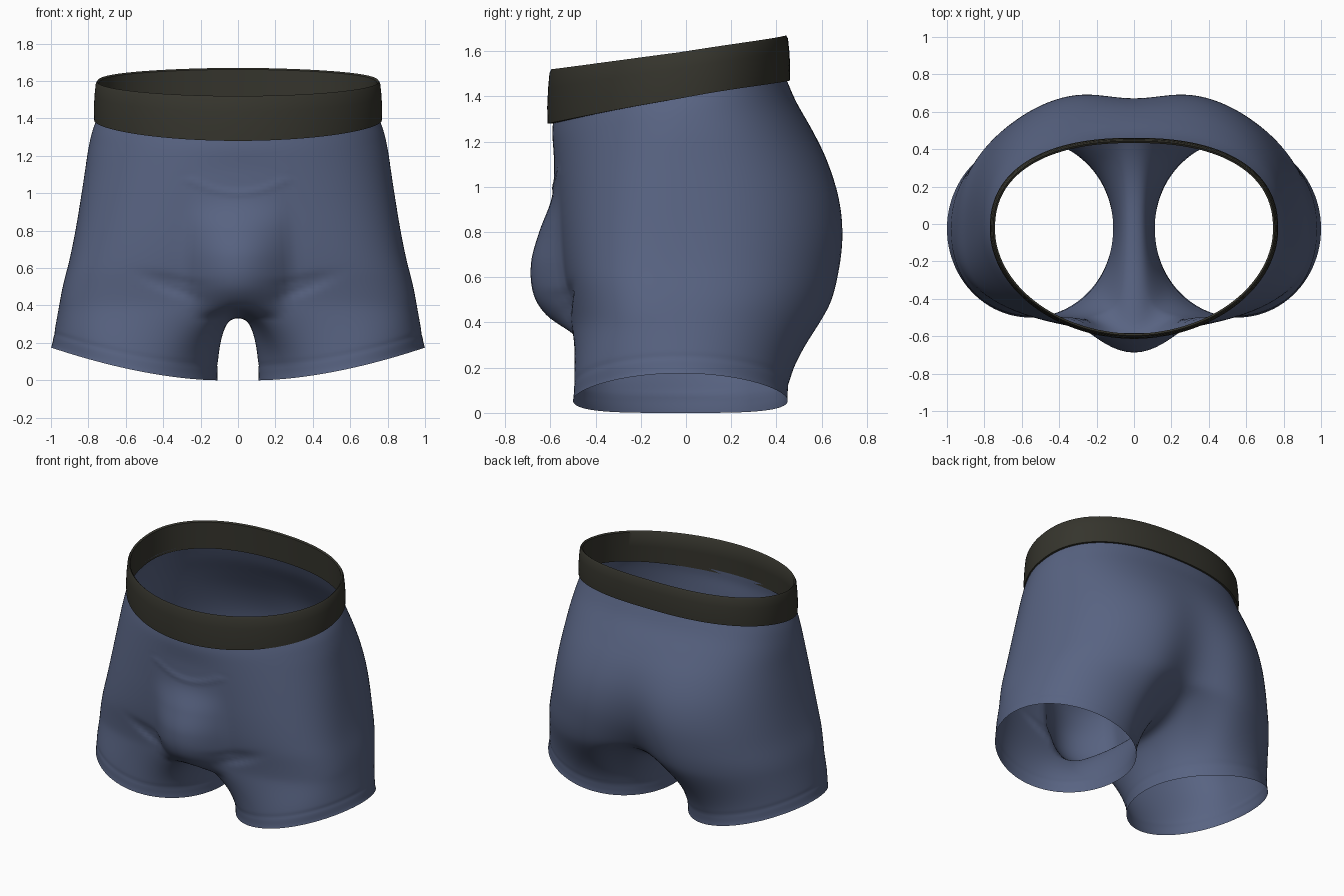
import bpy, bmesh, math
from math import sin, cos, pi, exp
from mathutils import Vector

cube = bpy.data.objects.get("Cube")
if cube:
    bpy.data.objects.remove(cube)


def material(name, rgb):
    m = bpy.data.materials.new(name)
    m.use_nodes = True
    m.diffuse_color = (*rgb, 1)
    m.node_tree.nodes["Principled BSDF"].inputs["Base Color"].default_value = (*rgb, 1)
    return m


blue = material("slate_blue_cloth", (0.098, 0.126, 0.224))
dark = material("dark_olive_elastic", (0.036, 0.035, 0.026))

# Body profile: height, half width, front y, back y, cleft depth, pouch depth
PROFILE = [
    (0.33, 0.97, -0.505, 0.60, 0.20, 0.0),
    (0.38, 0.96, -0.51, 0.63, 0.18, 0.06),
    (0.50, 0.938, -0.525, 0.69, 0.15, 0.14),
    (0.65, 0.90, -0.55, 0.722, 0.10, 0.137),
    (0.80, 0.87, -0.565, 0.73, 0.068, 0.085),
    (0.95, 0.845, -0.575, 0.705, 0.04, 0.02),
    (1.10, 0.822, -0.585, 0.645, 0.015, 0.0),
    (1.25, 0.80, -0.595, 0.56, 0.0, 0.0),
    (1.40, 0.765, -0.605, 0.475, 0.0, 0.0),
    (1.50, 0.75, -0.60, 0.445, 0.0, 0.0),
]
YC = -0.03
ARC, SEAM, BODY_ROWS, LEG_ROWS = 72, 36, 56, 30


def clamp(v):
    return max(0.0, min(1.0, v))


def lerp(a, b, t):
    return a + (b - a) * t


def profile(z, col):
    """Smooth curve through one column of the profile table."""
    p = PROFILE
    z = max(p[0][0], min(p[-1][0], z))
    i = next(k for k in range(len(p) - 1) if z <= p[k + 1][0])

    def slope(k):
        a, b = p[max(k - 1, 0)], p[min(k + 1, len(p) - 1)]
        return (b[col] - a[col]) / (b[0] - a[0])
    h = p[i + 1][0] - p[i][0]
    t = (z - p[i][0]) / h
    return ((2 * t**3 - 3 * t**2 + 1) * p[i][col] + (t**3 - 2 * t**2 + t) * h * slope(i)
            + (3 * t**2 - 2 * t**3) * p[i + 1][col] + (t**3 - t**2) * h * slope(i + 1))


def section(theta, width, front, back, n_front):
    """Rounded body outline; theta runs from front centre round the side to the back."""
    s, c = sin(theta), cos(theta)
    n, depth = (n_front, YC - front) if c > 0 else (2.35, back - YC)
    r = (abs(s)**n + abs(c)**n) ** (-1 / n)
    return width * s * r, YC - c * r * depth


def body_point(v, s):
    theta = pi * s
    z = lerp(lerp(1.30, 0.40, v), lerp(1.49, 0.50, v), (1 - cos(theta)) / 2)
    z += 0.015 * (1 - v) * sin(theta) ** 2
    n = 1.95 + 0.95 * clamp((1.28 - z) / 0.7)
    x, y = section(theta, profile(z, 1), profile(z, 2), profile(z, 3), n)
    tuck = 1 - 0.02 * exp(-(v / 0.03) ** 2)
    x, y = x * tuck, YC + (y - YC) * tuck
    if y > 0:
        y -= profile(z, 4) * exp(-(x / 0.2) ** 2)
    return Vector((0.0 if s in (0, 1) else x, y, z))


def hem_z(x):
    return 0.175 * clamp((abs(x) - 0.11) / 0.89) ** 1.7


def hem_point(a):
    x = 0.555 + 0.445 * sin(a)
    return Vector((x, -0.025 - 0.475 * cos(a), hem_z(x)))


def new_object(name, bm, mat):
    me = bpy.data.meshes.new(name)
    bm.to_mesh(me)
    bm.free()
    me.materials.append(mat)
    for f in me.polygons:
        f.use_smooth = True
    ob = bpy.data.objects.new(name, me)
    bpy.context.collection.objects.link(ob)
    return ob


def bridge(bm, a, b, closed):
    count = len(a)
    for i in range(count if closed else count - 1):
        j = (i + 1) % count
        bm.faces.new((a[i], b[i], b[j], a[j]))


# Left half of the cloth: open arcs down to the crotch
bm = bmesh.new()
rows = [[bm.verts.new(body_point(r / BODY_ROWS, i / ARC)) for i in range(ARC + 1)]
        for r in range(BODY_ROWS + 1)]
for a, b in zip(rows, rows[1:]):
    bridge(bm, a, b, False)

# Crotch seam closes the leg loop
ring = list(rows[-1])
front, back = ring[0].co, ring[-1].co
for i in range(1, SEAM):
    q = i / SEAM
    end = back.z if q < 0.5 else front.z
    z = 0.34 + (end - 0.34) * abs(2 * q - 1) ** 2.5
    ring.append(bm.verts.new((0, lerp(back.y, front.y, q), z)))

# Leg flows from that loop to the slanted hem
FLARE = 0.8
angles = [lerp(-FLARE, pi + FLARE, i / ARC) for i in range(ARC + 1)]
angles += [lerp(pi + FLARE, 2 * pi - FLARE, i / SEAM) for i in range(1, SEAM)]
start = [v.co.copy() for v in ring]
for r in range(1, LEG_ROWS + 1):
    t = r / LEG_ROWS
    loop = []
    for p, a in zip(start, angles):
        h = hem_point(a)
        k = exp(-(p.x / 0.25) ** 2)
        spread = lerp(0.45, 0.75, clamp((p.y / 0.5) ** 2))
        ex = lerp(t, sin(t * pi / 2) ** spread, k)
        ey = sin(t * pi / 2) ** 1.3
        ez = lerp(t, t ** 1.2, k)
        loop.append(bm.verts.new((lerp(p.x, h.x, ex), lerp(p.y, h.y, ey), lerp(p.z, h.z, ez))))
    bridge(bm, ring, loop, True)
    ring = loop

# Mirror to the right half and relax the joins
bmesh.ops.mirror(bm, geom=bm.verts[:] + bm.edges[:] + bm.faces[:], axis='X', merge_dist=1e-4)
inner = [v for v in bm.verts if not v.is_boundary]
for _ in range(14):
    bmesh.ops.smooth_vert(bm, verts=inner, factor=0.5,
                          use_axis_x=True, use_axis_y=True, use_axis_z=True)
bmesh.ops.recalc_face_normals(bm, faces=bm.faces[:])
side = max(bm.faces, key=lambda f: f.calc_center_median().x)
if side.normal.x < 0:
    bmesh.ops.reverse_faces(bm, faces=bm.faces[:])
bm.normal_update()

# Pouch, panel seams, folds and hem stitching
for v in bm.verts:
    x, y, z = abs(v.co.x), v.co.y, v.co.z
    out = v.normal.copy()
    if y < -0.3:
        near = clamp((-0.3 - y) / 0.18)
        width = 0.30 - 0.3 * max(0, 0.55 - z)
        push = profile(z, 5) * max(0, 1 - (x / width) ** 2) ** 1.3
        top = 1.0 + 1.1 * x * x
        if x < 0.27:
            push += 0.006 * exp(-((z - top) / 0.015) ** 2)
        if 0.42 < z < 1.1:
            push -= 0.003 * exp(-((x - width + 0.03) / 0.015) ** 2)
        for base, rise, size in ((0.45, 0.4, 0.014), (0.51, 0.25, 0.009)):
            d = z - base - rise * (x - 0.25)
            push -= size * exp(-(d / 0.025) ** 2) * exp(-((x - 0.36) / 0.11) ** 2)
        v.co.y -= push * near
    h = z - hem_z(x)
    if z < 0.32:
        v.co -= out * 0.0025 * exp(-((h - 0.08) / 0.014) ** 2)
new_object("boxer_body", bm, blue)

# Waistband: rounded strip swept round the tilted waist (offset, height fraction)
STRIP = [(0.012, 0), (0.014, 0.3), (0.010, 0.65), (0.004, 0.93), (-0.004, 1.0),
         (-0.014, 0.96), (-0.012, 0.5), (-0.010, 0)]
bm = bmesh.new()
loops = []
COUNT = 2 * ARC
for i in range(COUNT):
    theta = 2 * pi * i / COUNT
    m = (1 - cos(theta)) / 2
    loop = []
    for off, v in STRIP:
        x, y = section(theta, 0.757 + off, -0.60 - off, 0.447 + off, 1.95)
        z = lerp(lerp(1.28, 1.52, v), lerp(1.47, 1.67, v), m)
        z += 0.015 * (1 - v) * sin(theta) ** 2
        loop.append(bm.verts.new((x, y, z)))
    loops.append(loop)
for i in range(COUNT):
    bridge(bm, loops[i], loops[(i + 1) % COUNT], True)
bmesh.ops.recalc_face_normals(bm, faces=bm.faces[:])
band = new_object("waistband", bm, dark)
band.data.set_sharp_from_angle(angle=math.radians(50))
